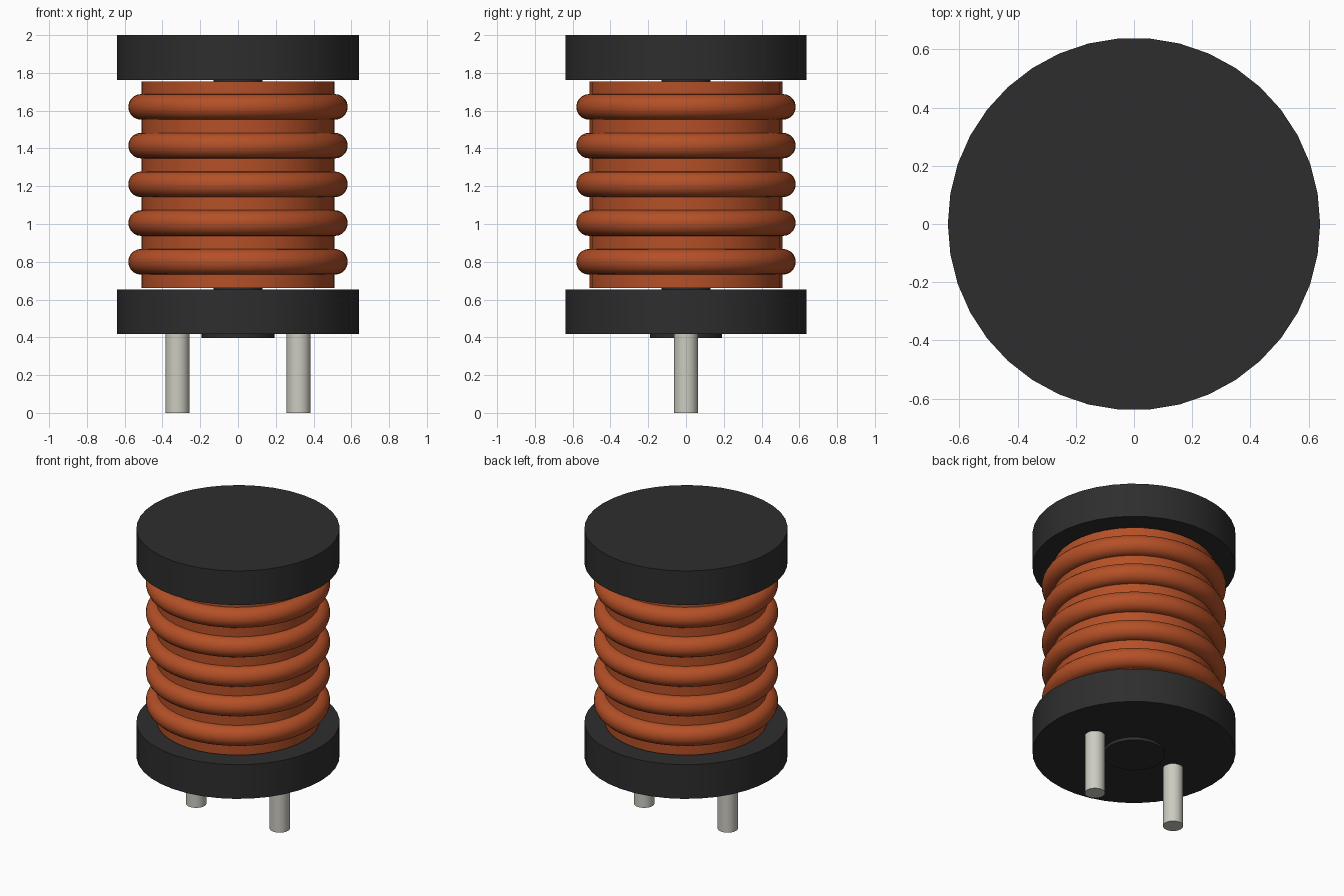
import bpy
import math

cube = bpy.data.objects.get("Cube")
if cube:
    bpy.data.objects.remove(cube, do_unlink=True)


def material(name, rgb):
    mat = bpy.data.materials.new(name)
    mat.use_nodes = True
    mat.diffuse_color = (*rgb, 1)
    mat.node_tree.nodes["Principled BSDF"].inputs["Base Color"].default_value = (*rgb, 1)
    return mat


ferrite = material("dark ferrite", (0.027, 0.027, 0.027))
copper = material("copper enamel", (0.46, 0.08, 0.02))
tin = material("tinned metal", (0.60, 0.60, 0.53))
SIDES = 38


def finish(name, mat):
    obj = bpy.context.object
    obj.name = name
    obj.data.materials.append(mat)
    bpy.ops.object.shade_smooth_by_angle(angle=math.radians(30))
    return obj


def cylinder(name, radius, bottom, top, mat, x=0, sides=SIDES):
    bpy.ops.mesh.primitive_cylinder_add(
        vertices=sides, radius=radius, depth=top - bottom,
        location=(x, 0, (bottom + top) / 2),
        rotation=(0, 0, math.pi / 2))
    return finish(name, mat)


# Ferrite core and end flanges
cylinder("core", 0.13, 0.6, 1.8, ferrite)
cylinder("bottom_flange", 0.64, 0.417, 0.654, ferrite)
cylinder("top_flange", 0.64, 1.763, 2.0, ferrite)
cylinder("base_disc", 0.192, 0.396, 0.43, ferrite)

# Winding body with raised wire turns
cylinder("winding", 0.512, 0.661, 1.755, copper)
for i in range(5):
    bpy.ops.mesh.primitive_torus_add(
        major_radius=0.513, minor_radius=0.068,
        major_segments=48, minor_segments=20,
        location=(0, 0, 0.8 + i * 0.205))
    finish(f"wire_turn_{i + 1}", copper)

# Pair of leads
for side, x in (("left", 0.321), ("right", -0.321)):
    cylinder(f"{side}_lead", 0.064, 0, 0.45, tin, x, 24)
